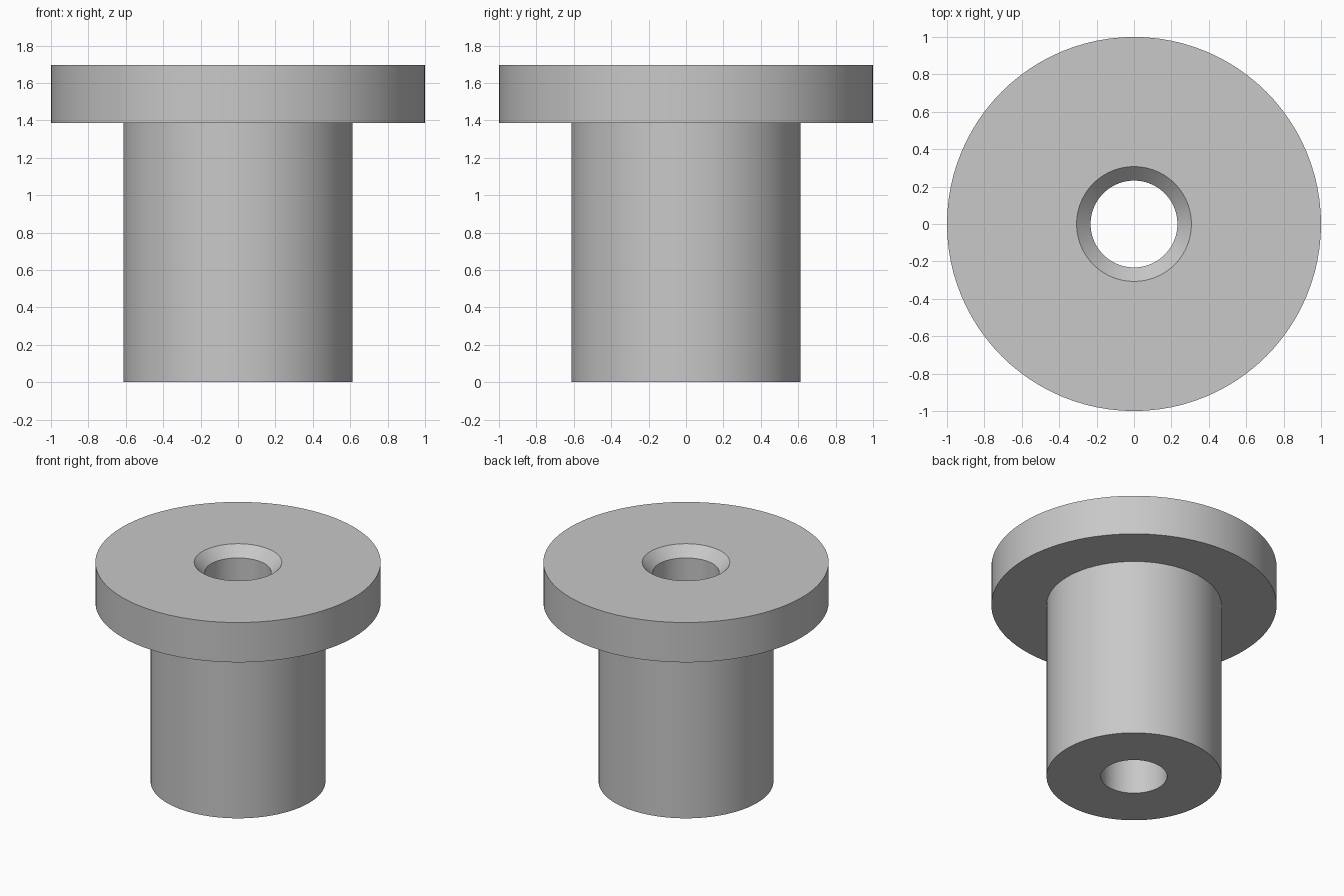
import bpy, bmesh, math

cube = bpy.data.objects.get("Cube")
if cube:
    bpy.data.objects.remove(cube, do_unlink=True)

# Plain grey material
grey = bpy.data.materials.new("light_grey")
grey.use_nodes = True
colour = (0.58, 0.58, 0.58, 1)
grey.diffuse_color = colour
grey.node_tree.nodes["Principled BSDF"].inputs["Base Color"].default_value = colour

# Dimensions
SEGMENTS = 96
FLANGE_R, SHAFT_R, BORE_R = 1.0, 0.613, 0.232
HEIGHT, FLANGE_Z, CHAMFER = 1.695, 1.387, 0.075

# Closed cross-section: bore, shaft, flange, chamfered mouth
profile = [
    (BORE_R, 0), (SHAFT_R, 0), (SHAFT_R, FLANGE_Z), (FLANGE_R, FLANGE_Z),
    (FLANGE_R, HEIGHT), (BORE_R + CHAMFER, HEIGHT), (BORE_R, HEIGHT - CHAMFER),
]

# Revolve the section about the vertical axis
bm = bmesh.new()
verts = [bm.verts.new((r, 0, z)) for r, z in profile]
edges = [bm.edges.new((v, verts[(i + 1) % len(verts)])) for i, v in enumerate(verts)]
bmesh.ops.spin(bm, geom=verts + edges, cent=(0, 0, 0), axis=(0, 0, 1),
               angle=math.tau, steps=SEGMENTS, use_merge=True)
bmesh.ops.remove_doubles(bm, verts=bm.verts[:], dist=0.0001)
bmesh.ops.recalc_face_normals(bm, faces=bm.faces[:])

mesh = bpy.data.meshes.new("flanged_bushing")
bm.to_mesh(mesh)
bm.free()
mesh.materials.append(grey)
bushing = bpy.data.objects.new("flanged_bushing", mesh)
bpy.context.collection.objects.link(bushing)

# Smooth round walls, crisp rims
bpy.ops.object.select_all(action='DESELECT')
bushing.select_set(True)
bpy.context.view_layer.objects.active = bushing
bpy.ops.object.shade_smooth_by_angle(angle=math.radians(30))
